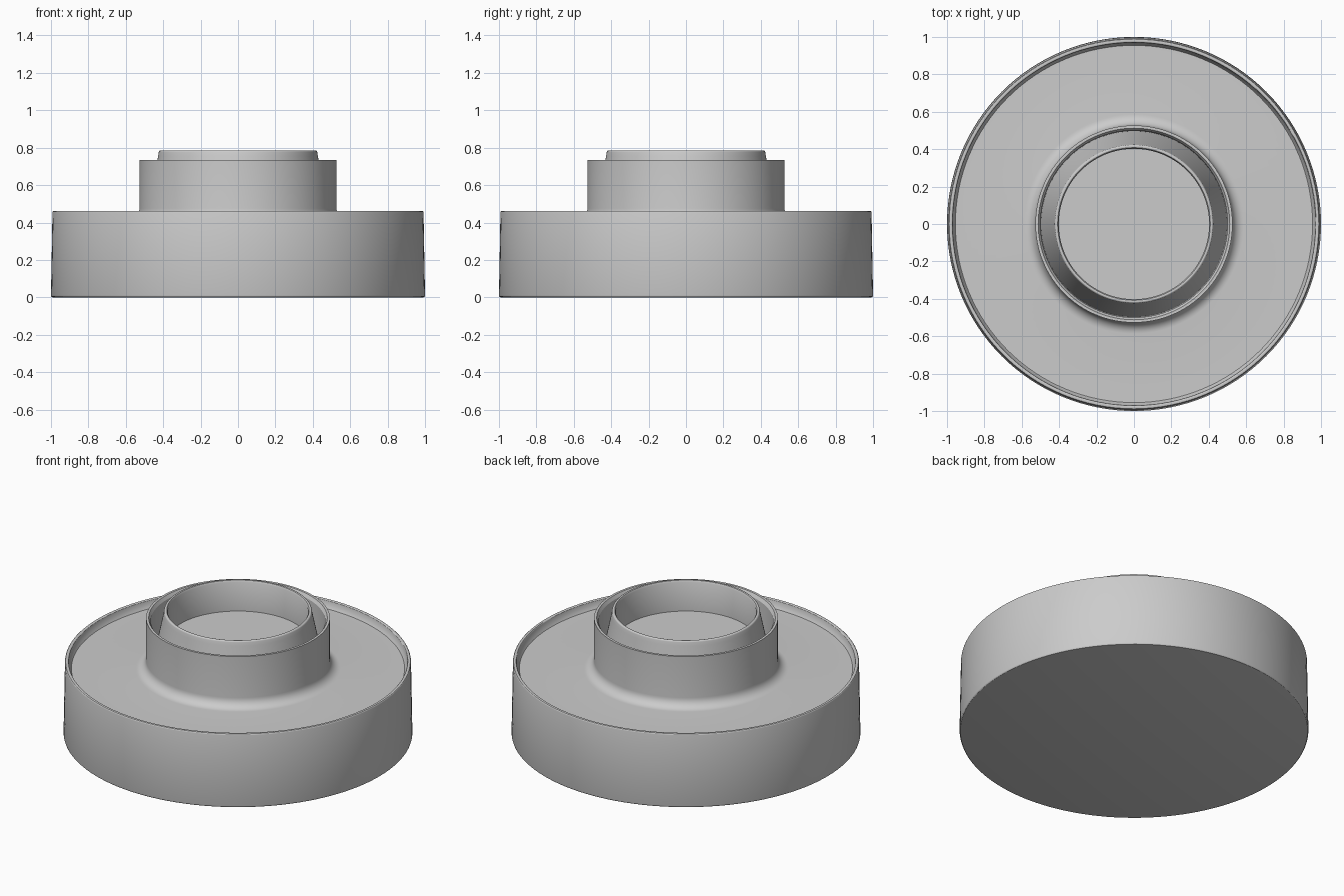
import bpy, bmesh, math

if "Cube" in bpy.data.objects:
    bpy.data.objects.remove(bpy.data.objects["Cube"])

SEGMENTS = 128


def arc(cx, cz, r, a0, a1, n=6):
    """Points of a rounded corner in the (radius, height) plane."""
    angles = [math.radians(a0 + (a1 - a0) * i / n) for i in range(n + 1)]
    return [(cx + r * math.cos(a), cz + r * math.sin(a)) for a in angles]


def lathe(name, profile):
    """Spin a (radius, height) profile around z."""
    bm = bmesh.new()
    verts = [bm.verts.new((r, 0, z)) for r, z in profile]
    edges = [bm.edges.new(pair) for pair in zip(verts, verts[1:])]
    bmesh.ops.spin(bm, geom=verts + edges, cent=(0, 0, 0), axis=(0, 0, 1),
                   angle=2 * math.pi, steps=SEGMENTS, use_duplicate=False)
    bmesh.ops.remove_doubles(bm, verts=bm.verts, dist=1e-5)
    bmesh.ops.recalc_face_normals(bm, faces=bm.faces)
    mesh = bpy.data.meshes.new(name)
    bm.to_mesh(mesh)
    bm.free()
    obj = bpy.data.objects.new(name, mesh)
    bpy.context.collection.objects.link(obj)
    bpy.ops.object.select_all(action='DESELECT')
    obj.select_set(True)
    bpy.context.view_layer.objects.active = obj
    bpy.ops.object.shade_smooth_by_angle(angle=math.radians(30))
    return obj


# One continuous turned body: wide drum, raised collar, deep groove, tapered cup
plate_z, collar_r, collar_z = 0.415, 0.527, 0.735

drum = [(0, 0)] + arc(0.99, 0.01, 0.01, -90, 0, 3)
drum += arc(0.984, 0.454, 0.008, 0, 90, 3)             # rim outer edge
drum += arc(0.977, 0.455, 0.007, 90, 180, 3)           # rim inner edge
drum += [(0.968, 0.435), (0.955, plate_z)]             # step down to the plate

collar = arc(collar_r + 0.06, plate_z + 0.06, 0.06, 270, 180, 8)  # fillet
collar += [(collar_r, collar_z), (0.512, collar_z), (0.50, 0.715)]

cup = [(0.497, 0.42), (0.427, 0.755)]                  # groove bottom, cone
cup += arc(0.414, 0.775, 0.010, 10, 90, 4)             # rounded lip
cup += [(0.408, 0.783), (0.402, 0.772), (0.402, 0.59), (0, 0.59)]

lathe("stepped_drum_with_cup", drum + collar + cup)
